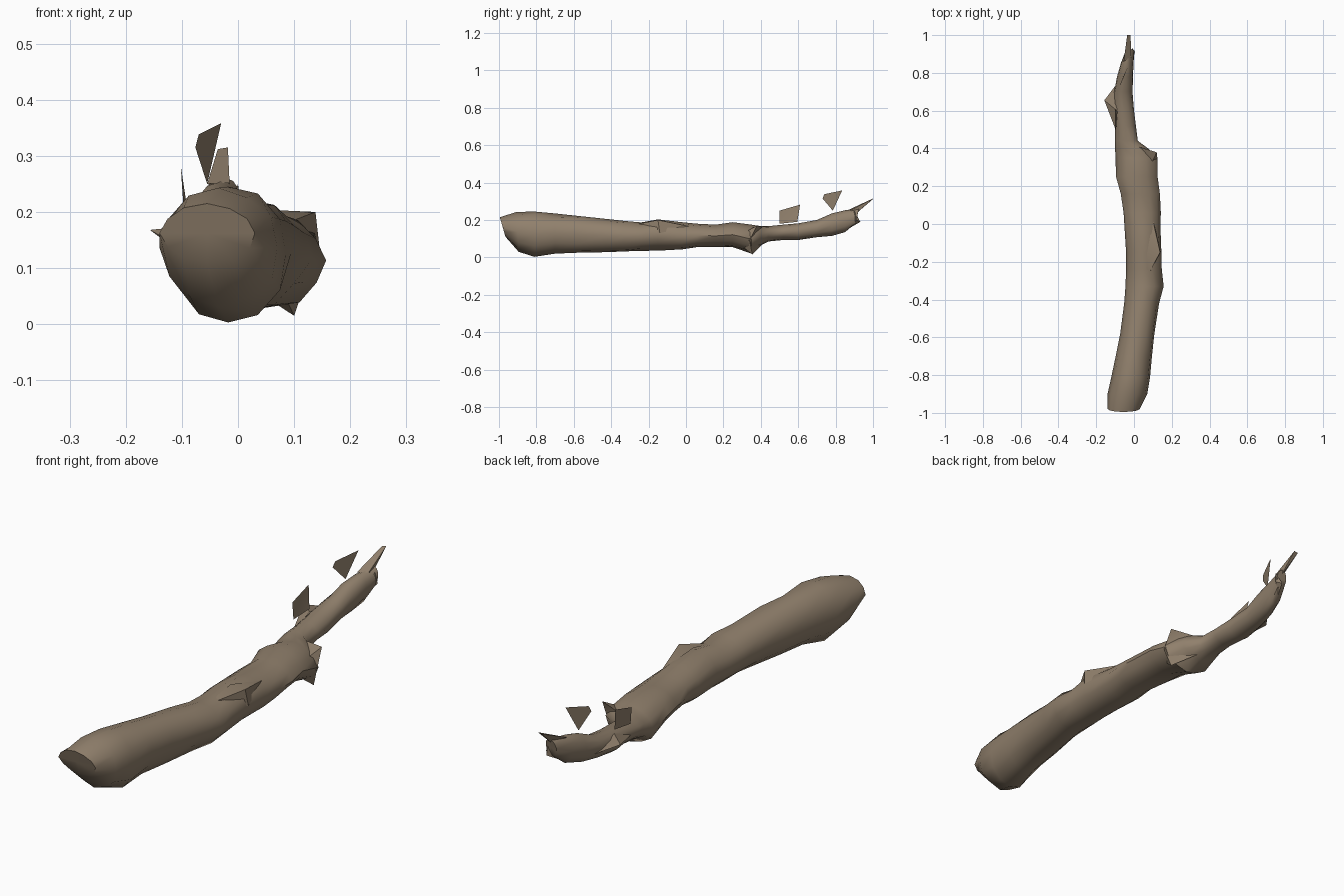
import bpy, bmesh, math, random

random.seed(4)
bark = bpy.data.materials.new("bark brown")
bark.diffuse_color = (0.28, 0.215, 0.15, 1)
SIDES = 12


def finish(name, bm, angle):
    bmesh.ops.recalc_face_normals(bm, faces=bm.faces)
    mesh = bpy.data.meshes.new(name)
    bm.to_mesh(mesh)
    bm.free()
    mesh.materials.append(bark)
    obj = bpy.data.objects.new(name, mesh)
    bpy.context.collection.objects.link(obj)
    bpy.ops.object.select_all(action='DESELECT')
    obj.select_set(True)
    bpy.context.view_layer.objects.active = obj
    bpy.ops.object.shade_smooth_by_angle(angle=math.radians(angle))
    return obj


def branch(name, sections, jitter):
    """Loft rough rings; each section is y, x min, x max, z min, z max, lean (y shift of the low side)."""
    bm = bmesh.new()
    rings = []
    for y, x0, x1, z0, z1, lean in sections:
        ring = []
        for i in range(SIDES):
            a = 2 * math.pi * i / SIDES
            k = 1 + (random.uniform(-jitter, jitter) if i % 3 else 0)
            c, s = math.cos(a), math.sin(a)
            ring.append(bm.verts.new(((x0 + x1) / 2 + k * c * (x1 - x0) / 2,
                                      y - lean * s,
                                      (z0 + z1) / 2 + k * s * (z1 - z0) / 2)))
        rings.append(ring)
    for a, b in zip(rings, rings[1:]):
        for i in range(SIDES):
            j = (i + 1) % SIDES
            bm.faces.new((a[i], a[j], b[j], b[i]))
    # Broken ends, each closed by a fan around a centre point
    for ring in (rings[0], rings[-1]):
        centre = bm.verts.new([sum(v.co[k] for v in ring) / SIDES for k in range(3)])
        for i in range(SIDES):
            bm.faces.new((ring[i], ring[(i + 1) % SIDES], centre))
    return finish(name, bm, 50)


def shard(name, points, faces):
    bm = bmesh.new()
    verts = [bm.verts.new(p) for p in points]
    for f in faces:
        bm.faces.new([verts[i] for i in f])
    return finish(name, bm, 30)


# Thick trunk, tapering off into the thin limb past the broken stub
branch("trunk", [
    (-0.98, -0.14, 0.03, 0.11, 0.215, 0.015),
    (-0.90, -0.14, 0.07, 0.03, 0.243, 0.005),
    (-0.81, -0.12, 0.085, 0.003, 0.245, 0),
    (-0.70, -0.097, 0.095, 0.02, 0.235, 0),
    (-0.58, -0.073, 0.108, 0.025, 0.222, 0),
    (-0.42, -0.052, 0.133, 0.028, 0.205, 0),
    (-0.33, -0.045, 0.157, 0.032, 0.195, 0),
    (-0.24, -0.042, 0.147, 0.035, 0.187, 0),
    (-0.15, -0.042, 0.145, 0.036, 0.203, 0),
    (-0.02, -0.05, 0.14, 0.043, 0.188, 0),
    (0.06, -0.055, 0.142, 0.055, 0.18, 0),
    (0.16, -0.07, 0.137, 0.055, 0.175, 0),
    (0.25, -0.095, 0.125, 0.055, 0.188, 0),
    (0.35, -0.098, 0.125, 0.02, 0.175, 0),
    (0.40, -0.10, 0.075, 0.065, 0.167, 0),
    (0.44, -0.10, 0.02, 0.085, 0.167, 0),
    (0.52, -0.10, 0.01, 0.093, 0.175, 0),
    (0.60, -0.108, 0.0, 0.093, 0.182, 0),
    (0.70, -0.105, -0.008, 0.108, 0.20, 0),
    (0.78, -0.09, -0.005, 0.115, 0.235, 0),
    (0.85, -0.07, -0.003, 0.135, 0.252, 0),
    (0.915, -0.045, 0.003, 0.18, 0.26, -0.01),
], 0.06)

# Broken stub corner beside the limb
shard("broken_stub",
      [(0.02, 0.41, 0.16), (0.12, 0.38, 0.17), (0.125, 0.34, 0.09),
       (0.10, 0.355, 0.015), (0.0, 0.42, 0.08), (0.06, 0.25, 0.10)],
      [(0, 1, 2), (0, 2, 3), (0, 3, 4), (5, 1, 0), (5, 2, 1), (5, 3, 2), (5, 4, 3), (5, 0, 4)])

# Raised bark ridge on the upper right
shard("bark_ridge",
      [(0.06, -0.30, 0.17), (0.138, -0.15, 0.20), (0.07, -0.15, 0.203),
       (0.10, 0.02, 0.165), (0.146, -0.14, 0.13)],
      [(0, 1, 2), (2, 1, 3), (0, 4, 1), (1, 4, 3)])

# Splinter lying out to the left of the limb
shard("side_splinter",
      [(-0.09, 0.48, 0.13), (-0.157, 0.655, 0.168), (-0.12, 0.60, 0.14),
       (-0.085, 0.75, 0.14), (-0.09, 0.60, 0.175)],
      [(0, 2, 1), (2, 3, 1), (0, 1, 4), (4, 1, 3)])

# Upright flakes above the limb
shard("upright_flake",
      [(-0.095, 0.50, 0.18), (-0.10, 0.50, 0.25), (-0.102, 0.61, 0.282), (-0.088, 0.595, 0.19)],
      [(0, 1, 2), (0, 2, 3)])
shard("loose_flake",
      [(-0.055, 0.785, 0.25), (-0.076, 0.73, 0.315), (-0.07, 0.74, 0.338), (-0.03, 0.835, 0.358)],
      [(0, 2, 1), (0, 1, 3), (0, 3, 2), (1, 2, 3)])

# Thin pointed tip
shard("tip_splinter",
      [(-0.055, 0.86, 0.25), (-0.015, 0.88, 0.252), (-0.02, 0.91, 0.235),
       (-0.036, 1.0, 0.312), (-0.018, 1.0, 0.315)],
      [(0, 1, 4, 3), (1, 2, 4), (0, 3, 2), (3, 4, 2)])
shard("tip_notch",
      [(-0.03, 0.88, 0.16), (0.006, 0.91, 0.20), (-0.01, 0.932, 0.19), (0.0, 0.90, 0.25)],
      [(0, 1, 2), (1, 3, 2), (0, 2, 3), (0, 3, 1)])
